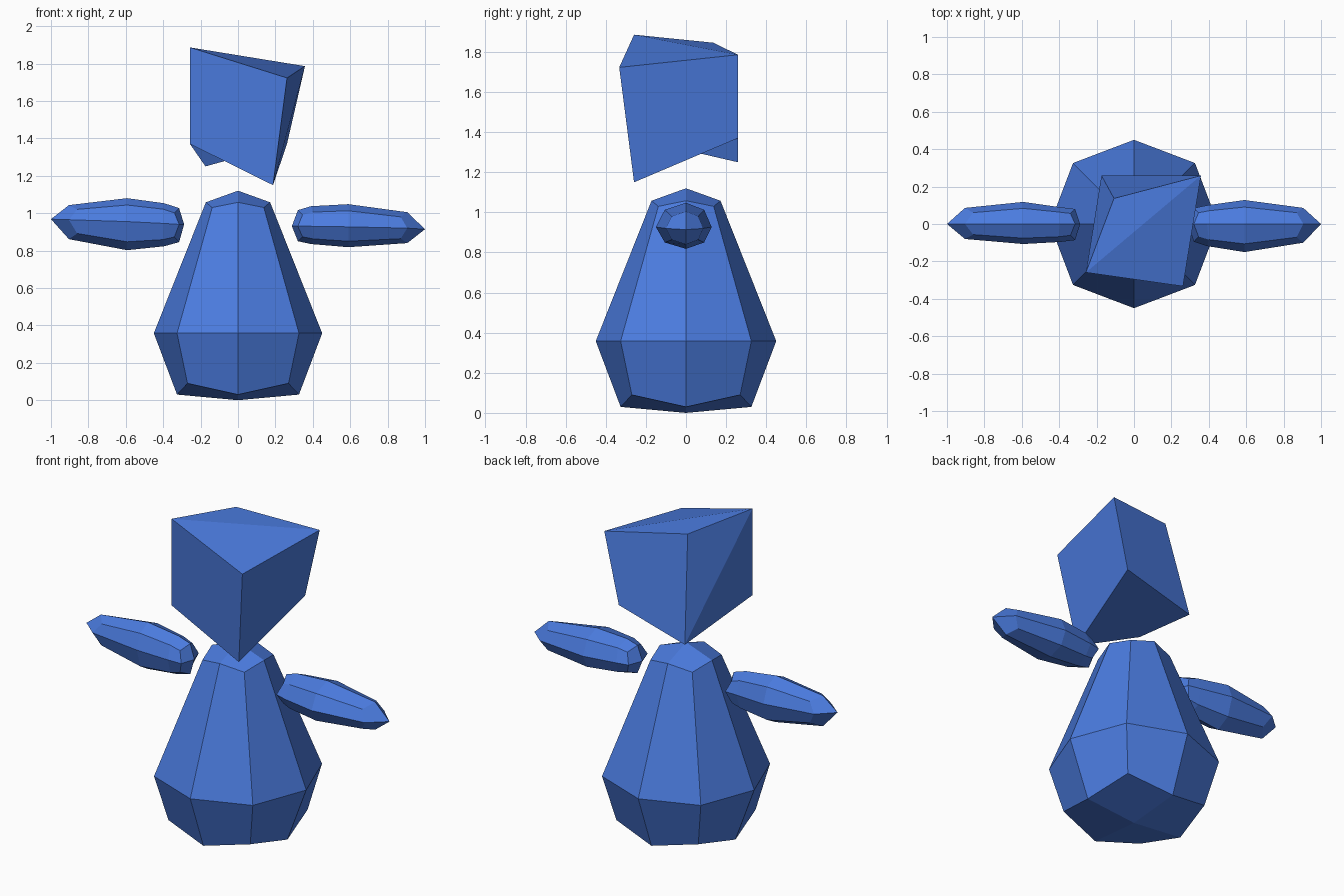
import bpy, bmesh, math

if "Cube" in bpy.data.objects:
    bpy.data.objects.remove(bpy.data.objects["Cube"])

blue = bpy.data.materials.new("blue")
blue.diffuse_color = (0.07, 0.2, 0.74, 1)
blue.use_nodes = True
blue.node_tree.nodes["Principled BSDF"].inputs["Base Color"].default_value = blue.diffuse_color


def make_object(name, verts, faces):
    bm = bmesh.new()
    vs = [bm.verts.new(v) for v in verts]
    for f in faces:
        bm.faces.new([vs[i] for i in f])
    bmesh.ops.recalc_face_normals(bm, faces=bm.faces)
    mesh = bpy.data.meshes.new(name)
    bm.to_mesh(mesh)
    bm.free()
    mesh.materials.append(blue)
    obj = bpy.data.objects.new(name, mesh)
    bpy.context.collection.objects.link(obj)
    return obj


def loft(name, start, rings, end):
    """Eight-sided rings joined by quads, each end closed by four quads round a pole."""
    verts = [start] + [p for ring in rings for p in ring] + [end]
    faces = []
    for r in range(len(rings) - 1):
        a, b = 1 + 8 * r, 9 + 8 * r
        for i in range(8):
            j = (i + 1) % 8
            faces.append((a + i, a + j, b + j, b + i))
    for pole, base in ((0, 1), (len(verts) - 1, 1 + 8 * (len(rings) - 1))):
        for i in range(0, 8, 2):
            faces.append((pole, base + i, base + i + 1, base + (i + 2) % 8))
    return make_object(name, verts, faces)


# Body: each ring gives side height, side reach, corner height, corner reach
def body_ring(z_side, side, z_corner, corner):
    pts = []
    for i in range(8):
        a = i * math.pi / 4
        r, z = (corner * math.sqrt(2), z_corner) if i % 2 else (side, z_side)
        pts.append((r * math.cos(a), r * math.sin(a), z))
    return pts


loft("body", (0, 0, 0),
     [body_ring(0.03, 0.326, 0.09, 0.27),
      body_ring(0.358, 0.45, 0.358, 0.326),
      body_ring(1.058, 0.172, 1.03, 0.138)],
     (0, 0, 1.12))


# Arms: side x, corner x, centre height, reach up, down, front, back
def arm_ring(sign, x_side, x_corner, zc, up, down, front, back):
    pts = []
    for i in range(8):
        a = i * math.pi / 4
        y, z = math.cos(a), math.sin(a)
        x = x_corner if i % 2 else x_side
        pts.append((sign * x, y * (back if y > 0 else front),
                    zc + z * (up if z > 0 else down)))
    return pts


right = [(0.32, 0.345, 0.93, 0.086, 0.08, 0.095, 0.085),
         (0.39, 0.40, 0.93, 0.107, 0.095, 0.118, 0.10),
         (0.59, 0.59, 0.927, 0.121, 0.109, 0.15, 0.128),
         (0.905, 0.87, 0.92, 0.085, 0.08, 0.10, 0.086)]
left = [(0.315, 0.34, 0.94, 0.087, 0.095, 0.086, 0.08),
        (0.395, 0.40, 0.945, 0.108, 0.122, 0.096, 0.09),
        (0.593, 0.593, 0.955, 0.125, 0.153, 0.107, 0.118),
        (0.904, 0.86, 0.965, 0.078, 0.104, 0.08, 0.086)]
loft("right_arm", (0.288, 0, 0.93), [arm_ring(1, *r) for r in right], (1, 0, 0.914))
loft("left_arm", (-0.288, 0, 0.94), [arm_ring(-1, *r) for r in left], (-1, 0, 0.968))

# Head: skewed block, folded along diagonals on its top and left faces
head = [(-0.257, -0.259, 1.37), (0.187, -0.259, 1.15),
        (0.262, 0.259, 1.37), (-0.174, 0.259, 1.25),
        (-0.257, -0.259, 1.886), (0.262, -0.333, 1.723),
        (0.358, 0.259, 1.786), (-0.107, 0.137, 1.846)]
make_object("head", head,
            [(0, 1, 2, 3), (0, 1, 5, 4), (1, 2, 6, 5), (2, 3, 7, 6),
             (4, 5, 6), (4, 6, 7), (0, 4, 3), (3, 4, 7)])
